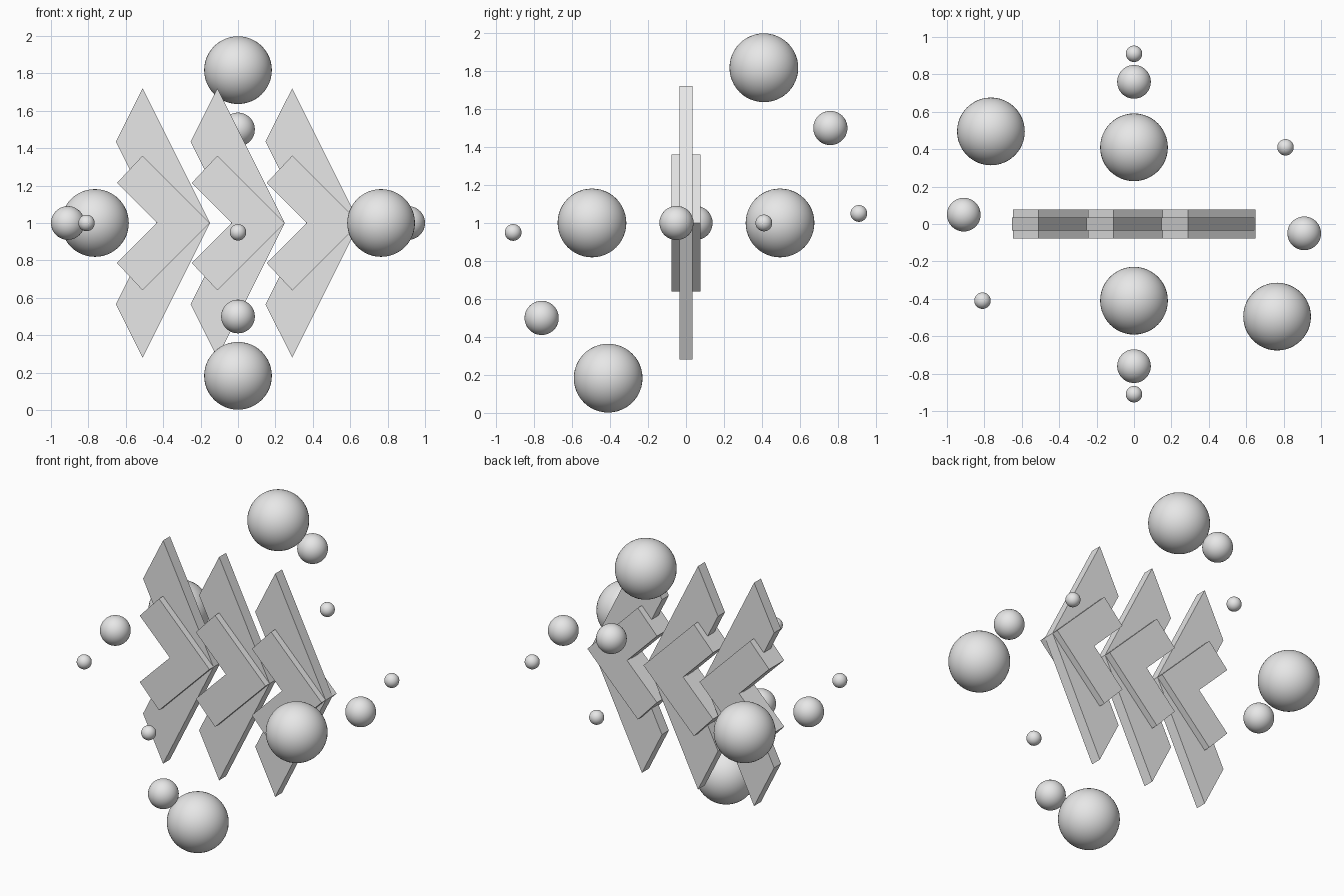
import bpy
import bmesh
from mathutils import Vector

if "Cube" in bpy.data.objects:
    bpy.data.objects.remove(bpy.data.objects["Cube"])

grey = bpy.data.materials.new("light_grey")
grey.diffuse_color = (0.8, 0.8, 0.8, 1)
grey.use_nodes = True
grey.node_tree.nodes["Principled BSDF"].inputs["Base Color"].default_value = grey.diffuse_color


def finish(name, bm, location):
    mesh = bpy.data.meshes.new(name)
    bm.to_mesh(mesh)
    bm.free()
    mesh.materials.append(grey)
    obj = bpy.data.objects.new(name, mesh)
    obj.location = location
    bpy.context.collection.objects.link(obj)
    return obj


def chevron(name, x, corner, slope, half_depth):
    """Right-pointing chevron, its tip at x; corner = (back, height) of the notch end."""
    back, height = corner
    peak = 0.36 * slope
    notch = back + height / slope
    upper = [(0, 0), (-0.36, peak), (back, height), (notch, 0)]
    bm = bmesh.new()
    outline = upper + [(back, -height), (-0.36, -peak)]
    face = bm.faces.new([bm.verts.new((px, -half_depth, pz)) for px, pz in outline])
    ext = bmesh.ops.extrude_face_region(bm, geom=[face])
    moved = [v for v in ext["geom"] if isinstance(v, bmesh.types.BMVert)]
    bmesh.ops.translate(bm, verts=moved, vec=(0, 2 * half_depth, 0))
    bmesh.ops.recalc_face_normals(bm, faces=bm.faces)
    return finish(name, bm, (x, 0, 1))


def ball(name, radius, offset):
    bm = bmesh.new()
    bmesh.ops.create_uvsphere(bm, u_segments=48, v_segments=24, radius=radius)
    for f in bm.faces:
        f.smooth = True
    return finish(name, bm, Vector((0, 0, 1)) + Vector(offset))


# Three arrows, each a tall thin chevron crossed by a short thick one
for i in range(3):
    tip = -0.15 + 0.4 * i
    chevron(f"tall_chevron_{i + 1}", tip, (-0.503, 0.435), 2, 0.035)
    chevron(f"short_chevron_{i + 1}", tip, (-0.497, 0.214), 1, 0.077)

# Orbiting balls, in pairs opposite each other through the centre
balls = [
    ("large_ball", 0.181, [(0, 0.41, 0.817), (0.765, -0.495, 0)]),
    ("medium_ball", 0.09, [(0, 0.76, 0.5), (0.91, -0.05, 0)]),
    ("small_ball", 0.044, [(0, 0.91, 0.05), (0.81, 0.41, 0)]),
]
for name, radius, offsets in balls:
    for i, offset in enumerate(offsets):
        for side, sign in (("a", 1), ("b", -1)):
            ball(f"{name}_{i + 1}{side}", radius, Vector(offset) * sign)
